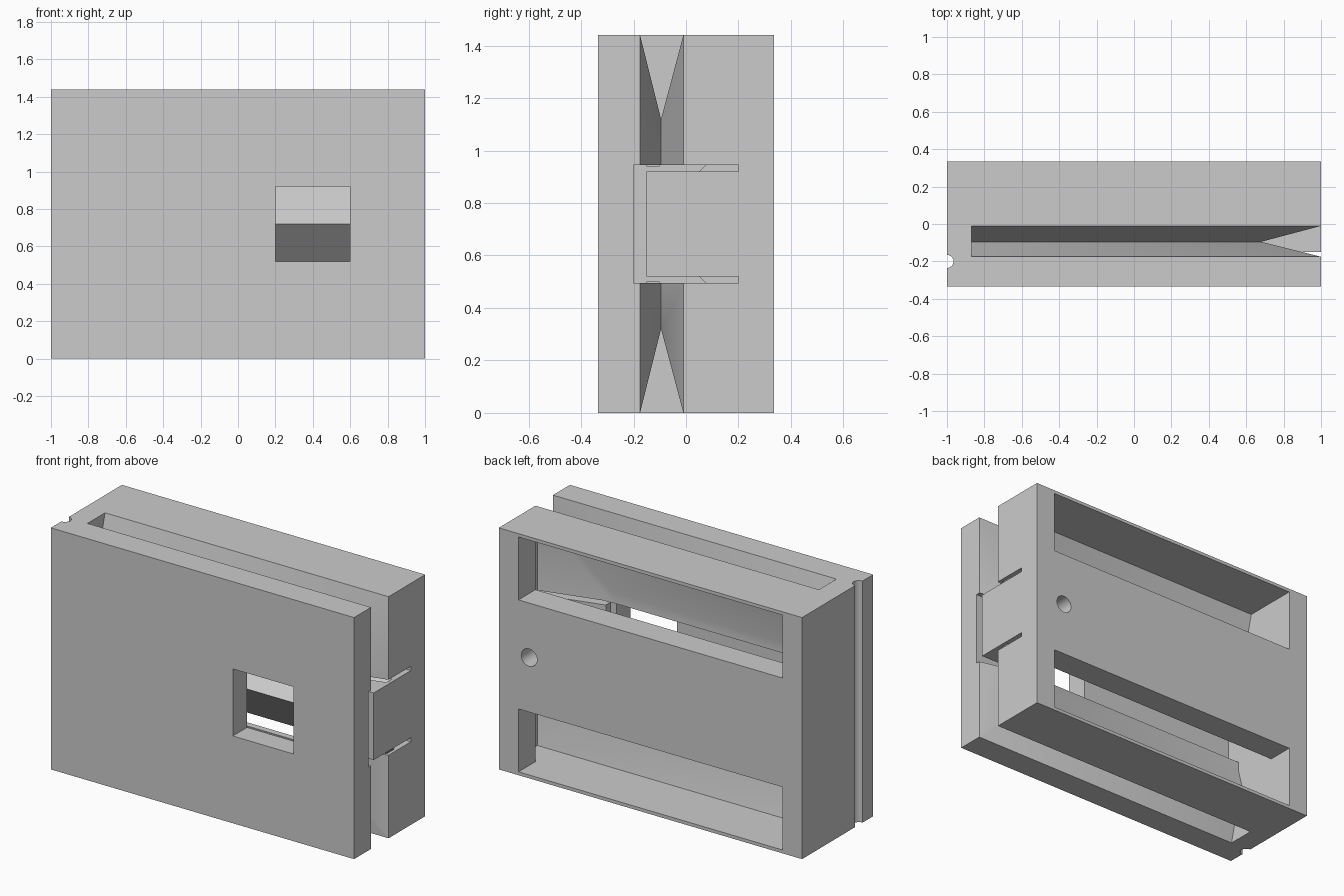
import bpy, bmesh
from mathutils import Vector

cube = bpy.data.objects.get("Cube")
if cube:
    bpy.data.objects.remove(cube)

MID = 0.72      # half height, the mirror plane of the housing
TOP = 1.44

grey = bpy.data.materials.new("plain grey")
grey.use_nodes = True
grey.diffuse_color = (0.6, 0.6, 0.6, 1)
grey.node_tree.nodes["Principled BSDF"].inputs["Base Color"].default_value = (0.6, 0.6, 0.6, 1)


def finish(name, bm):
    bm.normal_update()
    bmesh.ops.recalc_face_normals(bm, faces=bm.faces)
    me = bpy.data.meshes.new(name)
    bm.to_mesh(me)
    bm.free()
    me.materials.append(grey)
    ob = bpy.data.objects.new(name, me)
    bpy.context.collection.objects.link(ob)
    return ob


def hull(name, points, plane=None, flip=False):
    """Convex solid from points, optionally trimmed by a plane and mirrored about MID."""
    bm = bmesh.new()
    for p in points:
        bm.verts.new(p)
    bmesh.ops.convex_hull(bm, input=bm.verts)
    loose = [v for v in bm.verts if not v.link_faces]
    bmesh.ops.delete(bm, geom=loose, context='VERTS')
    if plane:
        geom = bm.verts[:] + bm.edges[:] + bm.faces[:]
        bmesh.ops.bisect_plane(bm, geom=geom, plane_co=plane[0], plane_no=plane[1], clear_inner=True)
        bmesh.ops.holes_fill(bm, edges=[e for e in bm.edges if e.is_boundary], sides=0)
    bm.normal_update()
    bmesh.ops.recalc_face_normals(bm, faces=bm.faces)
    bmesh.ops.dissolve_limit(bm, angle_limit=0.01, verts=bm.verts, edges=bm.edges)
    if flip:
        for v in bm.verts:
            v.co.z = 2 * MID - v.co.z
        bmesh.ops.reverse_faces(bm, faces=bm.faces)
    return finish(name, bm)


def box(name, x, y, z, **kw):
    return hull(name, [(a, b, c) for a in x for b in y for c in z], **kw)


def rod(name, centre, radius, length, axis):
    bm = bmesh.new()
    bmesh.ops.create_cone(bm, cap_ends=True, segments=32, radius1=radius, radius2=radius, depth=length)
    turn = Vector((0, 0, 1)).rotation_difference(Vector(axis)).to_matrix()
    bmesh.ops.rotate(bm, verts=bm.verts, matrix=turn)
    bmesh.ops.translate(bm, verts=bm.verts, vec=centre)
    return finish(name, bm)


housing = box("housing", (-1, 1), (-0.335, 0.335), (0, TOP))
cuts = []

# front window, the sliding slot behind it, cable notch and screw hole
cuts.append(box("window_cut", (0.2, 0.6), (-0.4, -0.19), (0.52, 0.92)))
cuts.append(box("slot_cut", (-0.87, 1.1), (-0.2, -0.15), (0.495, 0.945)))
cuts.append(rod("notch_cut", (-1, -0.2, MID), 0.035, 2, (0, 0, 1)))
cuts.append(rod("screw_cut", (0.8, 0.3, MID), 0.052, 0.2, (0, 1, 0)))

# everything that is the same above and below the middle
groove = [(-0.175, 0), (-0.01, 0), (-0.095, -0.32), (-0.175, 0.1), (-0.01, 0.1)]
wedge = ((0, -0.15, MID), (0, -1, 1))
for flip in (False, True):
    # V grooves along the end and down the open side
    cuts.append(hull("end_groove_cut", [(x, y, TOP + d) for x in (-0.87, 1.1) for y, d in groove], flip=flip))
    cuts.append(hull("side_groove_cut", [(1 + d, y, z) for z in (0.93, 1.6) for y, d in groove], flip=flip))
    # thin slit beside the tab
    cuts.append(box("slit_cut", (0.6, 1.1), (-0.16, 0.2), (0.92, 0.945), flip=flip))
    # tapered chamber over the central splitter wedge, its walls following the grooves
    taper = [(x, y, MID + z) for y, end, top in ((-0.112, 0.56, 0.28), (0, 0.98, 0.7), (0.175, 0.98, 0.7))
             for x in (-0.87, end) for z in (0, top)]
    cuts.append(hull("chamber_cut", taper, plane=wedge, flip=flip))
    # passage from the chamber to the slot
    cuts.append(box("passage_cut", (-0.87, 0.6), (-0.156, -0.1), (MID, 0.94), plane=wedge, flip=flip))
    # rear opening
    cuts.append(box("opening_cut", (-0.87, 0.87), (0.16, 0.4), (MID + 0.325, MID + 0.7), flip=flip))

for c in cuts:
    c.hide_render = True
    mod = housing.modifiers.new(c.name, 'BOOLEAN')
    mod.operation = 'DIFFERENCE'
    mod.solver = 'EXACT'
    mod.object = c

# bake the cuts and drop the helpers
bpy.context.view_layer.update()
baked = bpy.data.meshes.new_from_object(housing.evaluated_get(bpy.context.evaluated_depsgraph_get()))
housing.modifiers.clear()
housing.data = baked
for c in cuts:
    bpy.data.objects.remove(c)

bpy.context.view_layer.objects.active = housing
housing.select_set(True)
bpy.ops.object.shade_smooth_by_angle(angle=0.5)
